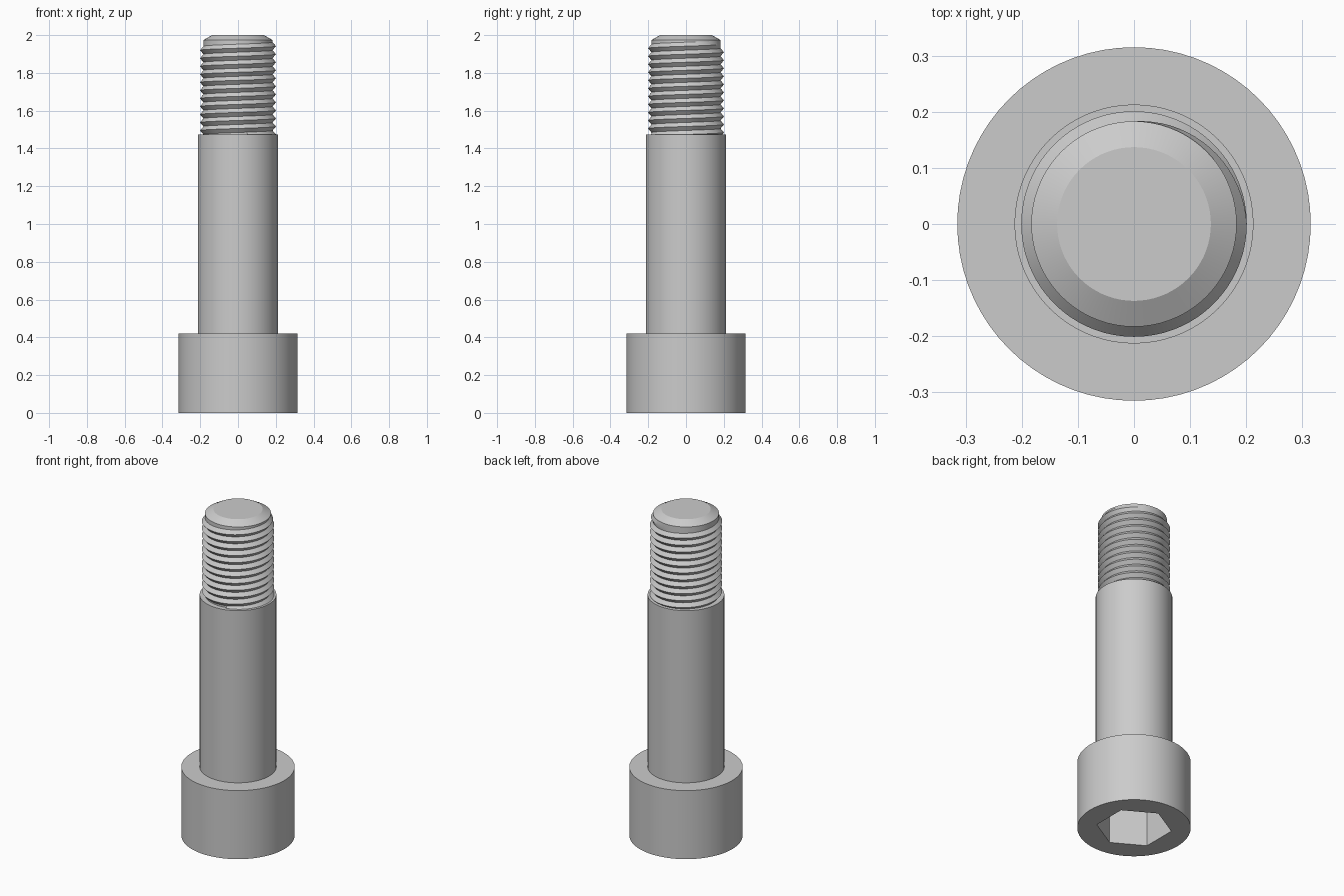
import bpy, bmesh, math

if "Cube" in bpy.data.objects:
    bpy.data.objects.remove(bpy.data.objects["Cube"], do_unlink=True)

STEEL = (0.6, 0.6, 0.6, 1)
steel = bpy.data.materials.new("grey steel")
steel.use_nodes = True
steel.diffuse_color = STEEL
steel.node_tree.nodes["Principled BSDF"].inputs["Base Color"].default_value = STEEL

SIDES = 72
HEAD_R, HEAD_TOP = 0.315, 0.42
SHANK_R, SHANK_TOP = 0.213, 1.475
ROOT_R, CREST_R, PITCH = 0.183, 0.201, 0.0425
THREAD_TOP = 1.952


def finish(bm, name, recalc=True):
    if recalc:
        bmesh.ops.recalc_face_normals(bm, faces=bm.faces)
    mesh = bpy.data.meshes.new(name)
    bm.to_mesh(mesh)
    bm.free()
    mesh.materials.append(steel)
    obj = bpy.data.objects.new(name, mesh)
    bpy.context.collection.objects.link(obj)
    bpy.ops.object.select_all(action='DESELECT')
    obj.select_set(True)
    bpy.context.view_layer.objects.active = obj
    bpy.ops.object.shade_smooth_by_angle(angle=math.radians(25))
    return obj


def ring(bm, r, z, n=SIDES, start=0.0):
    return [bm.verts.new((r * math.cos(start + math.tau * i / n),
                          r * math.sin(start + math.tau * i / n), z)) for i in range(n)]


def skin(bm, a, b):
    for i in range(len(a)):
        j = (i + 1) % len(a)
        bm.faces.new((a[i], a[j], b[j], b[i]))


def loop_edges(bm, verts):
    return [bm.edges.get((verts[i - 1], verts[i])) for i in range(len(verts))]


def lathe(name, profile):
    """Revolved solid, capped at both ends."""
    bm = bmesh.new()
    rings = [ring(bm, r, z) for r, z in profile]
    for a, b in zip(rings, rings[1:]):
        skin(bm, a, b)
    bm.faces.new(rings[0])
    bm.faces.new(rings[-1])
    return finish(bm, name)


# Cylindrical head with a hexagonal socket sunk into its underside
bm = bmesh.new()
low, high = ring(bm, HEAD_R, 0), ring(bm, HEAD_R, HEAD_TOP)
skin(bm, low, high)
bm.faces.new(high)
mouth = ring(bm, 0.21, 0, 6, math.pi / 6)
floor = ring(bm, 0.21, 0.25, 6, math.pi / 6)
skin(bm, mouth, floor)
bm.faces.new(floor)
bmesh.ops.triangle_fill(bm, use_beauty=True,
                        edges=loop_edges(bm, low) + loop_edges(bm, mouth))
finish(bm, "head")

# Plain shank
lathe("shank", [(SHANK_R, HEAD_TOP - 0.01), (SHANK_R, SHANK_TOP)])

# Threaded core with chamfered tip
lathe("threaded_core", [(ROOT_R, SHANK_TOP - 0.01), (ROOT_R, 1.974), (0.137, 2.0)])

# Right-handed V thread, running down from the tip and fading in over a quarter turn
bm = bmesh.new()
turns = (THREAD_TOP - SHANK_TOP + 0.01) / PITCH
previous = None
for i in range(int(turns * SIDES) + 1):
    turn = i / SIDES
    angle = math.pi / 2 - math.tau * turn
    z = THREAD_TOP - PITCH * turn
    fade = min(1.0, turn / 0.25)
    crest = ROOT_R + (CREST_R - ROOT_R) * fade
    section = [bm.verts.new((r * math.cos(angle), r * math.sin(angle), z + dz))
               for r, dz in ((ROOT_R, -PITCH / 2), (crest, 0), (ROOT_R, PITCH / 2))]
    if previous:
        for k in range(2):
            bm.faces.new((section[k], previous[k], previous[k + 1], section[k + 1]))
    previous = section
finish(bm, "screw_thread", recalc=False)
